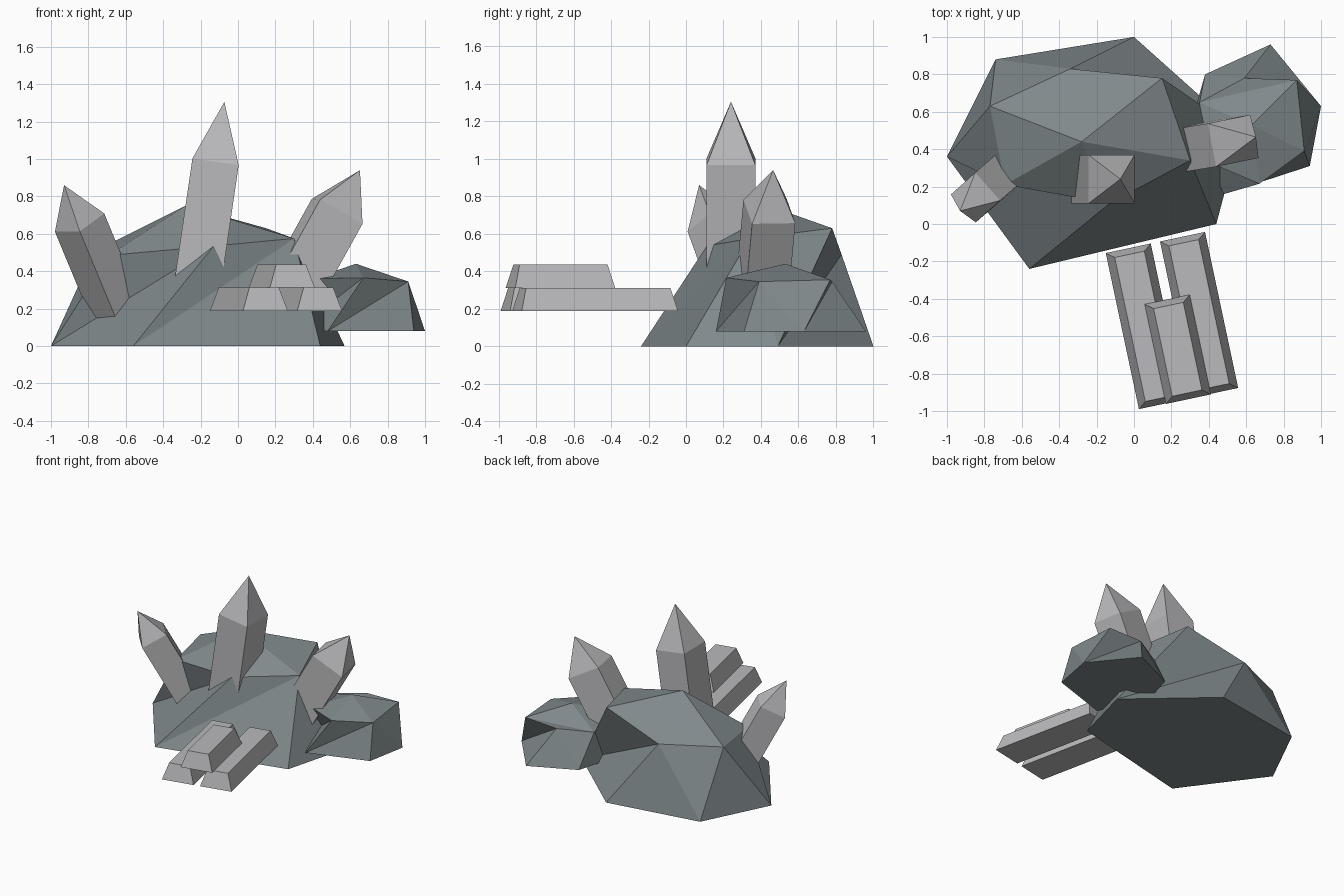
import bpy, bmesh, math
from mathutils import Vector, Matrix

if "Cube" in bpy.data.objects:
    bpy.data.objects.remove(bpy.data.objects["Cube"])


def material(name, colour):
    m = bpy.data.materials.new(name)
    m.diffuse_color = (*colour, 1)
    m.use_nodes = True
    m.node_tree.nodes["Principled BSDF"].inputs["Base Color"].default_value = m.diffuse_color
    return m


STONE = material("grey_stone", (0.215, 0.25, 0.26))
SILVER = material("pale_silver", (0.49, 0.49, 0.505))


def make(name, verts, faces, mat):
    bm = bmesh.new()
    vs = [bm.verts.new(v) for v in verts]
    for f in faces:
        bm.faces.new([vs[i] for i in f])
    bmesh.ops.recalc_face_normals(bm, faces=bm.faces)
    me = bpy.data.meshes.new(name)
    bm.to_mesh(me)
    bm.free()
    me.materials.append(mat)
    ob = bpy.data.objects.new(name, me)
    bpy.context.collection.objects.link(ob)
    return ob


def rock(name, z, base, ring, apex):
    """Faceted rock: six-sided foot (0-5), six-point shoulder (6-11), peak (12)."""
    verts = [(x, y, z) for x, y in base] + ring + [apex]
    faces = [(0, 1, 2, 3, 4, 5),
             # sides
             (0, 1, 7), (0, 7, 6), (1, 2, 7), (2, 3, 7), (3, 8, 7), (3, 9, 8),
             (3, 4, 9), (4, 5, 9), (5, 10, 9), (5, 0, 10), (0, 11, 10), (0, 6, 11),
             # crown
             (6, 7, 12), (7, 8, 12), (8, 10, 12), (8, 9, 10), (10, 11, 12), (11, 6, 12)]
    # side facets meet the shoulder point 6 (front) and 7 (right)
    faces[1:4] = [(0, 1, 7), (0, 7, 6), (1, 2, 7)]
    return make(name, verts, faces, STONE)


# Rocks: foot runs front-left, front-right, right, back, back-left, left;
# shoulder runs front, right, back-right, back, left-back, left
def build_rock(name, z, foot, shoulder, apex):
    fl, fr, r, b, bl, l = range(6)
    F, R, S, Q, P, L = range(6, 12)
    T = 12
    faces = [(fl, fr, r, b, bl, l),
             (fl, fr, R), (fl, R, F), (fr, r, R), (r, S, R), (r, Q, S), (r, b, Q),
             (b, bl, Q), (bl, P, Q), (bl, l, P), (l, L, P), (l, F, L), (l, fl, F),
             (F, R, T), (R, S, T), (S, P, T), (S, Q, P), (P, L, T), (L, F, T)]
    return make(name, [(x, y, z) for x, y in foot] + shoulder + [apex], faces, STONE)


build_rock("large_rock", 0,
           [(-.56, -.24), (.44, 0), (.57, .49), (0, 1), (-.74, .88), (-1, .36)],
           [(-.13, .11, .535), (.30, .34, .575), (.15, .78, .63),
            (-.34, .83, .49), (-.77, .63, .505), (-.69, .21, .485)],
           (-.28, .44, .75))
build_rock("small_rock", .08,
           [(.48, .16), (.94, .31), (1, .63), (.73, .96), (.38, .80), (.30, .52)],
           [(.67, .215, .365), (.91, .39, .345), (.87, .77, .355),
            (.59, .78, .345), (.35, .65, .33), (.40, .33, .36)],
           (.63, .53, .44))


def crystal(name, centre, tip, side, width, depth, length):
    """Square prism with a pyramid tip; centre is the middle of the shoulder."""
    c, t = Vector(centre), Vector(tip)
    axis = (t - c).normalized()
    u = Vector(side)
    u = (u - axis * u.dot(axis)).normalized()
    v = axis.cross(u)
    corners = [u * (a * width / 2) + v * (b * depth / 2)
               for a, b in ((-1, -1), (1, -1), (1, 1), (-1, 1))]
    verts = [c - axis * length + k for k in corners] + [c + k for k in corners] + [t]
    faces = [(3, 2, 1, 0)]
    for i in range(4):
        j = (i + 1) % 4
        faces += [(i, j, j + 4, i + 4), (i + 4, j + 4, 8)]
    make(name, verts, faces, SILVER)


# Crystals
crystal("tall_crystal", (-.12, .24, .985), (-.073, .24, 1.305), (0, 1, 0), .26, .25, .68)
crystal("left_crystal", (-.847, .142, .66), (-.93, .07, .86), (-.135, .15, 0), .20, .20, .56)
crystal("right_crystal", (.53, .445, .72), (.652, .465, .94), (-.2, .98, 0), .235, .265, .5)


def bar(name, x, y, z, length):
    """Tapered bar, its long axis turned slightly from front to back."""
    w, d, h = .123, length / 2, .125
    tw, td = w - .042, d - .033
    sq = ((-1, -1), (1, -1), (1, 1), (-1, 1))
    verts = [(a * w, b * d, 0) for a, b in sq] + [(a * tw, b * td, h) for a, b in sq]
    faces = [(3, 2, 1, 0), (4, 5, 6, 7)]
    faces += [(i, (i + 1) % 4, (i + 1) % 4 + 4, i + 4) for i in range(4)]
    m = Matrix.Translation((x, y, z)) @ Matrix.Rotation(math.radians(12), 4, 'Z')
    make(name, [m @ Vector(v) for v in verts], faces, SILVER)


# Stacked bars
bar("lower_left_bar", .058, -.547, .187, .853)
bar("lower_right_bar", .348, -.485, .187, .853)
bar("upper_bar", .234, -.67, .312, .545)
